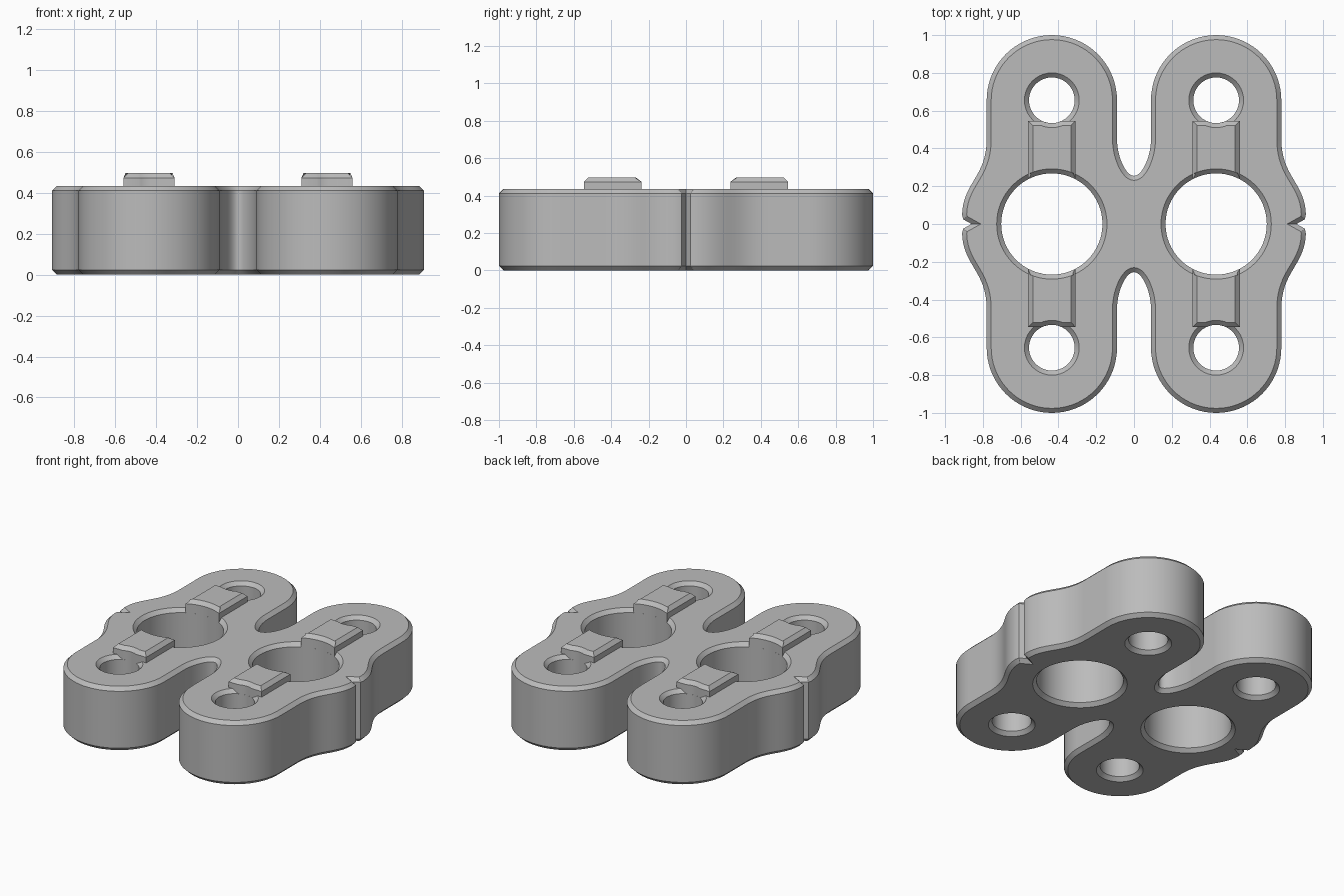
import bpy, bmesh, math
from mathutils import Vector

if "Cube" in bpy.data.objects:
    bpy.data.objects.remove(bpy.data.objects["Cube"], do_unlink=True)

HEIGHT, CHAMFER = 0.435, 0.024
LOBE_X, LOBE_Y, LOBE_R = 0.435, 0.655, 0.345
BIG_R, SMALL_R = 0.268, 0.121

grey = bpy.data.materials.new("plain grey")
grey.use_nodes = True
grey.diffuse_color = (0.5, 0.5, 0.5, 1)
grey.node_tree.nodes["Principled BSDF"].inputs["Base Color"].default_value = grey.diffuse_color


def arc(cx, cy, r, a0, a1, n):
    """Points on an arc, angles in degrees."""
    angles = [math.radians(a0 + (a1 - a0) * i / n) for i in range(n + 1)]
    return [Vector((cx + r * math.cos(a), cy + r * math.sin(a))) for a in angles]


def bezier(a, b, c, d, n):
    a, b, c, d = map(Vector, (a, b, c, d))
    return [a * (1 - t) ** 3 + b * 3 * t * (1 - t) ** 2 + c * 3 * t * t * (1 - t) + d * t ** 3
            for t in (i / n for i in range(n + 1))]


def inset(loop, dist):
    """Mitred offset of a closed loop towards its left side."""
    out = []
    for i, p in enumerate(loop):
        e1 = (p - loop[i - 1]).normalized()
        e2 = (loop[(i + 1) % len(loop)] - p).normalized()
        n1, n2 = Vector((-e1.y, e1.x)), Vector((-e2.y, e2.x))
        out.append(p + (n1 + n2) * dist / (1 + n1.dot(n2)))
    return out


def solid(name, loops, levels):
    """Stack each loop through (z, inset) levels and cap both ends."""
    bm = bmesh.new()
    caps = ([], [])
    for loop in loops:
        rings = [[bm.verts.new((p.x, p.y, z)) for p in inset(loop, d)] for z, d in levels]
        n = len(loop)
        for lo, hi in zip(rings, rings[1:]):
            for i in range(n):
                j = (i + 1) % n
                bm.faces.new((lo[i], lo[j], hi[j], hi[i]))
        for cap, ring in zip(caps, (rings[0], rings[-1])):
            cap += [bm.edges.get((ring[i - 1], ring[i])) for i in range(n)]
    for cap in caps:
        bmesh.ops.triangle_fill(bm, edges=cap, use_beauty=True, use_dissolve=False)
    bmesh.ops.recalc_face_normals(bm, faces=bm.faces)
    mesh = bpy.data.meshes.new(name)
    bm.to_mesh(mesh)
    bm.free()
    mesh.materials.append(grey)
    obj = bpy.data.objects.new(name, mesh)
    bpy.context.collection.objects.link(obj)
    bpy.ops.object.select_all(action='DESELECT')
    obj.select_set(True)
    bpy.context.view_layer.objects.active = obj
    bpy.ops.object.shade_smooth_by_angle(angle=math.radians(30))
    return obj


# Body outline: side notch, waist curve, rounded lobe, centre slot
quarter = [Vector((0.86, 0)), Vector((0.905, 0.025))]
quarter += bezier((0.91, 0.05), (0.905, 0.22), (0.78, 0.25), (0.78, 0.45), 16)
quarter += arc(LOBE_X, LOBE_Y, LOBE_R, 0, 180, 36)
quarter += bezier((0.09, 0.45), (0.09, 0.36), (0.045, 0.255), (0, 0.255), 16)
half = quarter + [Vector((-p.x, p.y)) for p in reversed(quarter[:-1])]
outline = half[:-1] + [-p for p in half[:-1]]

# Clockwise holes: one large and two small per side
holes = []
for sx in (-1, 1):
    holes.append(arc(sx * LOBE_X, 0, BIG_R, 360, 0, 64)[:-1])
    for sy in (-1, 1):
        holes.append(arc(sx * LOBE_X, sy * LOBE_Y, SMALL_R, 360, 0, 40)[:-1])

solid("body", [outline] + holes,
      [(0, CHAMFER), (CHAMFER, 0), (HEIGHT - CHAMFER, 0), (HEIGHT, CHAMFER)])

# Raised keys between the large and small holes, hollowed at both ends
KEY_W, KEY_END = 0.125, 0.545
a = math.degrees(math.acos(KEY_W / BIG_R))
b = math.degrees(math.asin((LOBE_Y - KEY_END) / SMALL_R))
key = arc(0, 0, BIG_R, 180 - a, a, 12)
key += [Vector((KEY_W, KEY_END))]
key += arc(0, LOBE_Y, SMALL_R, -b, b - 180, 8)
key += [Vector((-KEY_W, KEY_END))]
for sx, side in ((1, "left"), (-1, "right")):
    for sy, end in ((-1, "front"), (1, "back")):
        loop = [Vector((sx * LOBE_X + p.x * sy, p.y * sy)) for p in key]
        solid(f"{end}_{side}_key", [loop],
              [(HEIGHT - CHAMFER, 0), (0.473, 0), (0.497, CHAMFER)])
